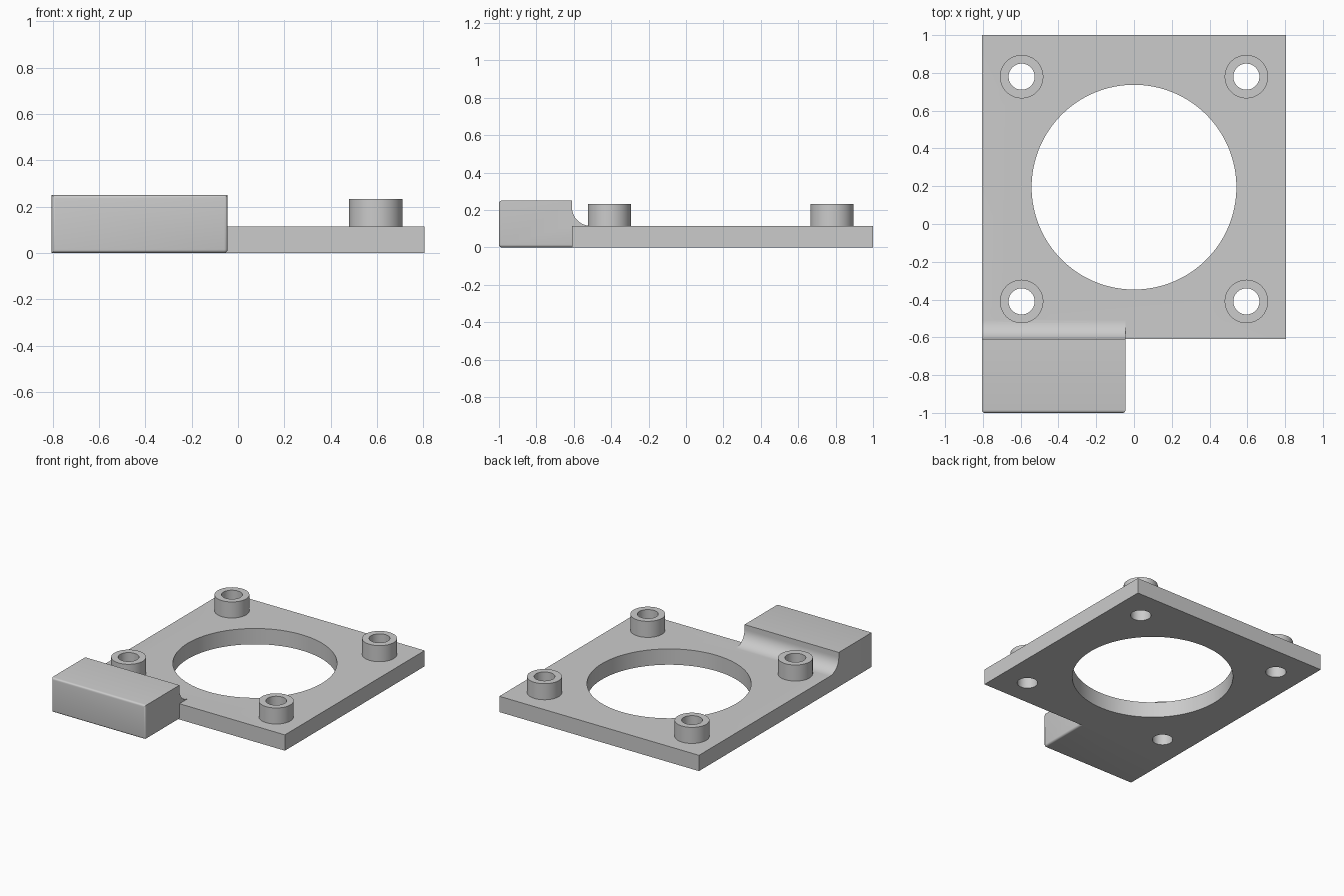
import bpy, bmesh, math

if "Cube" in bpy.data.objects:
    bpy.data.objects.remove(bpy.data.objects["Cube"])

grey = bpy.data.materials.new("grey plastic")
grey.diffuse_color = (0.6, 0.6, 0.6, 1)
grey.use_nodes = True
grey.node_tree.nodes["Principled BSDF"].inputs["Base Color"].default_value = grey.diffuse_color

T = 0.115                                   # plate thickness
HOLES = [(x, y) for x in (-0.595, 0.595) for y in (-0.41, 0.78)]


def make(name, bm):
    bmesh.ops.recalc_face_normals(bm, faces=bm.faces[:])
    me = bpy.data.meshes.new(name)
    bm.to_mesh(me)
    bm.free()
    me.materials.append(grey)
    ob = bpy.data.objects.new(name, me)
    bpy.context.collection.objects.link(ob)
    return ob


def prism(points, offset):
    """Extrude a closed outline of 3D points along an offset vector."""
    bm = bmesh.new()
    face = bm.faces.new([bm.verts.new(p) for p in points])
    ext = bmesh.ops.extrude_face_region(bm, geom=[face], use_keep_orig=True)
    verts = [g for g in ext["geom"] if isinstance(g, bmesh.types.BMVert)]
    bmesh.ops.translate(bm, verts=verts, vec=offset)
    return bm


def cylinder(name, x, y, r, z0, z1, n=64):
    ring = [(x + r * math.cos(2 * math.pi * i / n),
             y + r * math.sin(2 * math.pi * i / n), z0) for i in range(n)]
    return make(name, prism(ring, (0, 0, z1 - z0)))


def combine(target, tool, operation):
    mod = target.modifiers.new(operation.lower(), 'BOOLEAN')
    mod.operation, mod.solver, mod.object = operation, 'EXACT', tool
    bpy.context.view_layer.objects.active = target
    bpy.ops.object.modifier_apply(modifier=mod.name)
    bpy.data.objects.remove(tool)


# Square base plate
plate = make("mounting_plate", prism(
    [(-0.805, -0.61, 0), (0.805, -0.61, 0), (0.805, 1, 0), (-0.805, 1, 0)], (0, 0, T)))

# Front block with a concave fillet running down onto the plate
R = 0.10
arc = [(-0.51 - R * math.sin(a), T + R - R * math.cos(a))
       for a in (math.pi / 2 * i / 12 for i in range(13))]
profile = [(-1, 0), (-0.51, 0)] + arc + [(-0.61, 0.25), (-1, 0.25)]
bm = prism([(-0.805, y, z) for y, z in profile], (0.76, 0, 0))


# Round the front edges and the lower inner edge of the block
def rounded(e):
    a, b = (v.co for v in e.verts)
    front = max(a.y, b.y) < -0.99
    lower = max(a.z, b.z) < 0.01 and min(a.x, b.x) > -0.1
    return front or lower


bmesh.ops.bevel(bm, geom=[e for e in bm.edges if rounded(e)], offset=0.015,
                segments=4, profile=0.5, affect='EDGES')
combine(plate, make("front_block", bm), 'UNION')

# Raised bosses, then their screw holes
for x, y in HOLES:
    combine(plate, cylinder("boss", x, y, 0.115, 0.05, 0.232), 'UNION')
for x, y in HOLES:
    combine(plate, cylinder("screw_hole", x, y, 0.069, -0.1, 0.4), 'DIFFERENCE')

# Large central opening
combine(plate, cylinder("centre_opening", 0, 0.195, 0.542, -0.1, 0.4, 128), 'DIFFERENCE')

bpy.ops.object.select_all(action='DESELECT')
plate.select_set(True)
bpy.context.view_layer.objects.active = plate
bpy.ops.object.shade_smooth_by_angle(angle=math.radians(30))
